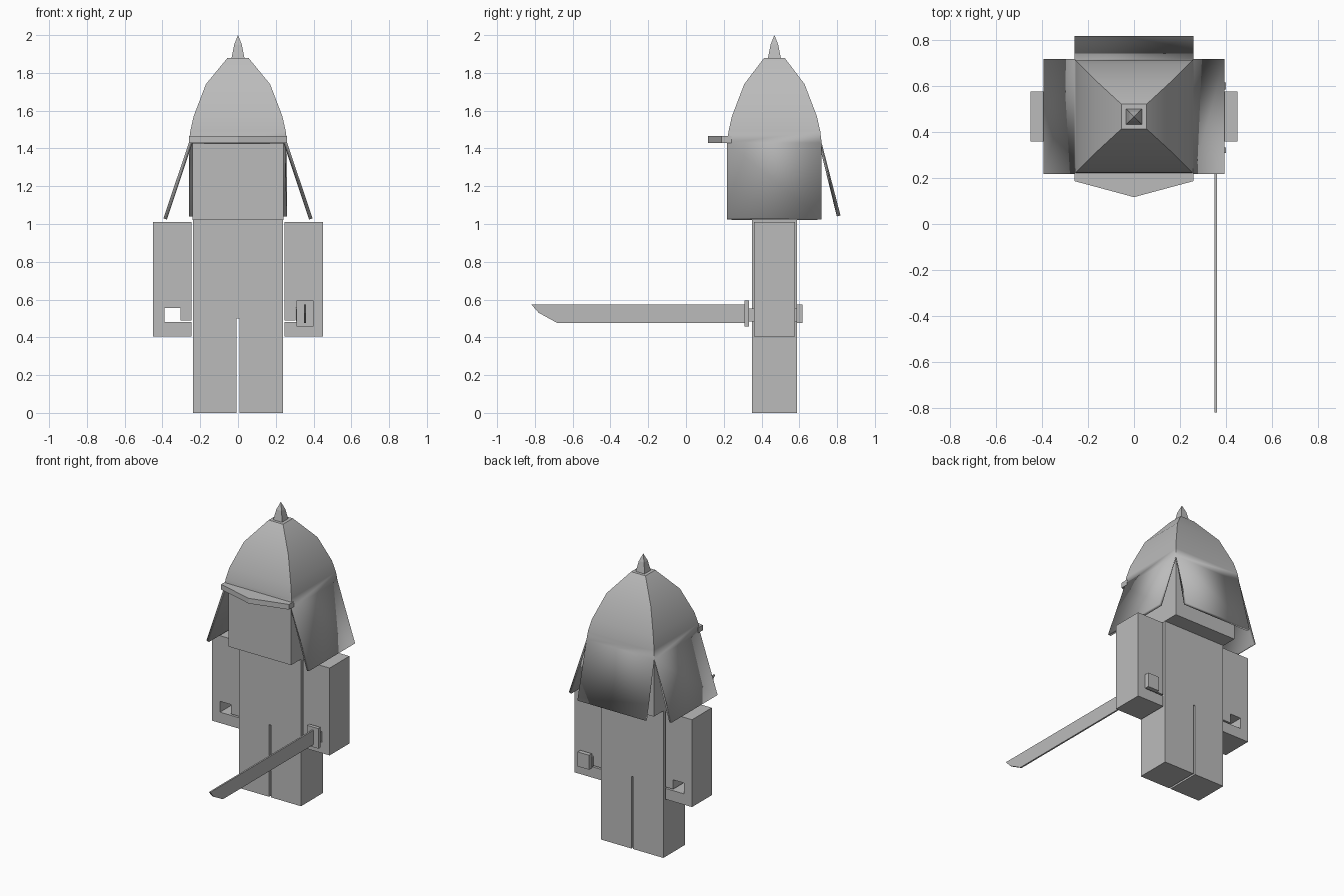
import bpy, bmesh, math

if "Cube" in bpy.data.objects:
    bpy.data.objects.remove(bpy.data.objects["Cube"])

grey = bpy.data.materials.new("plain grey")
grey.diffuse_color = (0.5, 0.5, 0.5, 1)
grey.use_nodes = True
grey.node_tree.nodes["Principled BSDF"].inputs["Base Color"].default_value = grey.diffuse_color
CY = 0.468  # depth of the body's middle


def finish(name, bm):
    bmesh.ops.recalc_face_normals(bm, faces=bm.faces)
    me = bpy.data.meshes.new(name)
    bm.to_mesh(me)
    bm.free()
    me.materials.append(grey)
    ob = bpy.data.objects.new(name, me)
    bpy.context.collection.objects.link(ob)
    return ob


def box(name, x0, x1, y0, y1, z0, z1):
    bm = bmesh.new()
    bmesh.ops.create_cube(bm, size=1)
    for v in bm.verts:
        v.co = ((x0 + x1) / 2 + v.co.x * (x1 - x0),
                (y0 + y1) / 2 + v.co.y * (y1 - y0),
                (z0 + z1) / 2 + v.co.z * (z1 - z0))
    return finish(name, bm)


def prism(name, pts, depth):
    """Extrude a 3D outline along a vector."""
    bm = bmesh.new()
    f = bm.faces.new([bm.verts.new(p) for p in pts])
    ext = bmesh.ops.extrude_face_region(bm, geom=[f])
    vs = [e for e in ext["geom"] if isinstance(e, bmesh.types.BMVert)]
    bmesh.ops.translate(bm, verts=vs, vec=depth)
    return finish(name, bm)


def ring(bm, hx, hy, z):
    return [bm.verts.new((sx * hx, CY + sy * hy, z))
            for sx, sy in ((-1, -1), (1, -1), (1, 1), (-1, 1))]


def bridge(bm, a, b):
    for i in range(4):
        j = (i + 1) % 4
        bm.faces.new((a[i], a[j], b[j], b[i]))


# body: torso and head
box("torso", -0.238, 0.238, 0.35, 0.588, 0.5, 1.02)
box("head", -0.24, 0.24, 0.24, 0.695, 1.02, 1.45)

# legs and arms with gripping hands, mirrored
arm = [(0.45, 0.405), (0.45, 1.01), (0.245, 1.01), (0.245, 0.49), (0.305, 0.49),
       (0.305, 0.555), (0.39, 0.555), (0.39, 0.48), (0.245, 0.48), (0.245, 0.405)]
for s, side in ((-1, "left"), (1, "right")):
    a, b = sorted((s * 0.007, s * 0.238))
    box(side + "_leg", a, b, 0.35, 0.588, 0, 0.5)
    prism(side + "_arm", [(s * x, 0.36, z) for x, z in arm], (0, 0.217, 0))

# helmet dome with side and back flaps in one bent sheet
bm = bmesh.new()
dome = [(0.26, 0.25, 1.43), (0.253, 0.243, 1.49), (0.235, 0.225, 1.57),
        (0.17, 0.16, 1.74), (0.055, 0.054, 1.88)]
rings = [ring(bm, *d) for d in dome]
for lo, hi in zip(rings, rings[1:]):
    bridge(bm, lo, hi)
bm.faces.new(rings[-1])
base = rings[0]
for i, (dx, dy, z) in ((1, (0.135, 0, 1.03)), (2, (0, 0.1, 1.045)), (3, (-0.135, 0, 1.03))):
    p, q = base[i], base[(i + 1) % 4]
    low = [bm.verts.new((v.co.x + dx, v.co.y + dy, z)) for v in (p, q)]
    bm.faces.new((p, low[0], low[1], q))
helmet = finish("helmet", bm)
sol = helmet.modifiers.new("thickness", "SOLIDIFY")
sol.thickness = 0.02
sol.offset = -1
bpy.context.view_layer.objects.active = helmet
helmet.select_set(True)
bpy.ops.object.shade_smooth_by_angle(angle=math.radians(40))

# helmet spike
bm = bmesh.new()
low, mid = ring(bm, 0.034, 0.034, 1.879), ring(bm, 0.02, 0.02, 1.95)
bridge(bm, low, mid)
tip = bm.verts.new((0, CY, 2.0))
for i in range(4):
    bm.faces.new((mid[i], mid[(i + 1) % 4], tip))
bm.faces.new(low)
finish("helmet_spike", bm)

# pointed visor
prism("visor", [(-0.26, 0.24, 1.43), (-0.26, 0.187, 1.43), (0, 0.117, 1.43),
                (0.26, 0.187, 1.43), (0.26, 0.24, 1.43)], (0, 0, 0.036))

# sword held in the right hand
blade = [(0.32, 0.475), (0.32, 0.575), (-0.82, 0.575), (-0.78, 0.53), (-0.68, 0.475)]
prism("sword_blade", [(0.35, y, z) for y, z in blade], (0.011, 0, 0))
box("sword_guard", 0.311, 0.4, 0.31, 0.334, 0.457, 0.596)
box("sword_grip", 0.308, 0.387, 0.334, 0.59, 0.485, 0.553)
box("sword_pommel", 0.311, 0.4, 0.586, 0.616, 0.475, 0.575)
